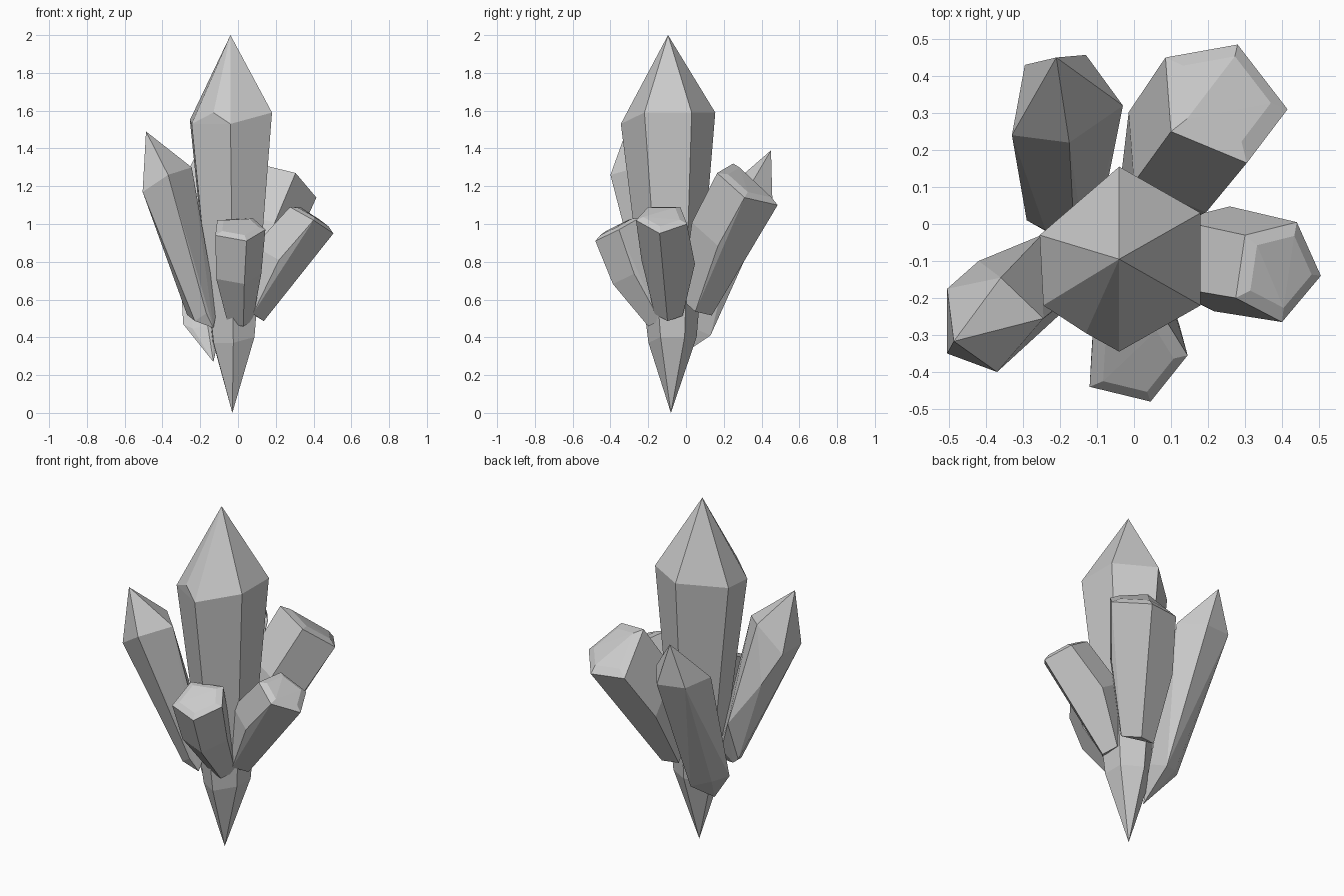
import bpy, bmesh
from mathutils import Vector

if "Cube" in bpy.data.objects:
    bpy.data.objects.remove(bpy.data.objects["Cube"])


def crystal(name, ring, levels, tips=(), cap=0.0):
    """Faceted crystal: shoulder ring, scaled lower rings, and pointed tips or a bevelled flat cap."""
    ring = [Vector(p) for p in ring]
    mid = sum(ring, Vector()) / len(ring)
    pts = ring + [Vector(t) for t in tips]
    for centre, scale in levels:
        pts += [Vector(centre) + (p - mid) * scale for p in ring]
    if cap:
        n = Vector()
        for a, b in zip(ring, ring[1:] + ring[:1]):
            n += (a - mid).cross(b - mid)
        n.normalize()
        if n.z < 0:
            n = -n
        pts += [mid + (p - mid) * 0.72 + n * cap for p in ring]
    bm = bmesh.new()
    for p in pts:
        bm.verts.new(p)
    bmesh.ops.convex_hull(bm, input=bm.verts[:])
    loose = [v for v in bm.verts if not v.link_faces]
    bmesh.ops.delete(bm, geom=loose, context='VERTS')
    bmesh.ops.dissolve_limit(bm, angle_limit=0.03, verts=bm.verts[:], edges=bm.edges[:])
    bmesh.ops.recalc_face_normals(bm, faces=bm.faces[:])
    me = bpy.data.meshes.new(name)
    bm.to_mesh(me)
    bm.free()
    ob = bpy.data.objects.new(name, me)
    bpy.context.collection.objects.link(ob)
    return ob


# Tall central crystal, pointed at both ends
crystal("central_crystal",
        [(-.04, .155, 1.59), (.18, .03, 1.59), (.18, -.22, 1.59), (-.04, -.345, 1.53),
         (-.13, -.295, 1.59), (-.245, -.22, 1.53), (-.255, -.03, 1.55)],
        [((-.03, -.09, .39), .51)],
        [(-.04, -.095, 2.0), (-.03, -.08, 0.0)])

# Pointed crystal leaning back left
crystal("back_left_crystal",
        [(-.33, .24, 1.15), (-.295, .43, 1.147), (-.13, .457, 1.136), (-.03, .32, 1.17), (-.175, .22, 1.19)],
        [((-.17, .03, .45), .5)],
        [(-.21, .45, 1.39), (-.29, .01, .47), (-.12, .13, .41), (-.13, -.08, .27)])

# Pointed crystal leaning front left
crystal("front_left_crystal",
        [(-.505, -.35, 1.17), (-.505, -.175, 1.17), (-.36, -.145, 1.32), (-.245, -.255, 1.3), (-.37, -.4, 1.26)],
        [((-.18, -.15, .52), .45)],
        [(-.487, -.317, 1.49), (-.42, -.1, 1.0), (-.25, -.03, .75), (-.27, -.1, .52), (-.13, -.18, .45)])

# Flat-capped crystal leaning back right
crystal("back_right_crystal",
        [(.085, .45, 1.11), (.28, .485, 1.1), (.415, .31, 1.14), (.305, .165, 1.27), (.1, .25, 1.32)],
        [((.13, .19, .93), .95), ((.04, .06, .56), .5)], cap=.02)

# Flat-capped crystal leaning right
crystal("right_crystal",
        [(.3, -.03, 1.09), (.44, .005, 1.0), (.505, -.14, .95), (.4, -.265, 1.02), (.275, -.2, 1.09)],
        [((.2, -.09, .82), 1.05), ((.07, -.09, .53), .55)], cap=.017)

# Small flat-capped crystal at the front
crystal("front_crystal",
        [(-.12, -.44, .94), (.045, -.48, .91), (.145, -.355, .97), (.08, -.25, 1.03), (-.11, -.28, 1.02)],
        [((0, -.28, .74), .9), ((.01, -.14, .49), .5)], cap=.015)
